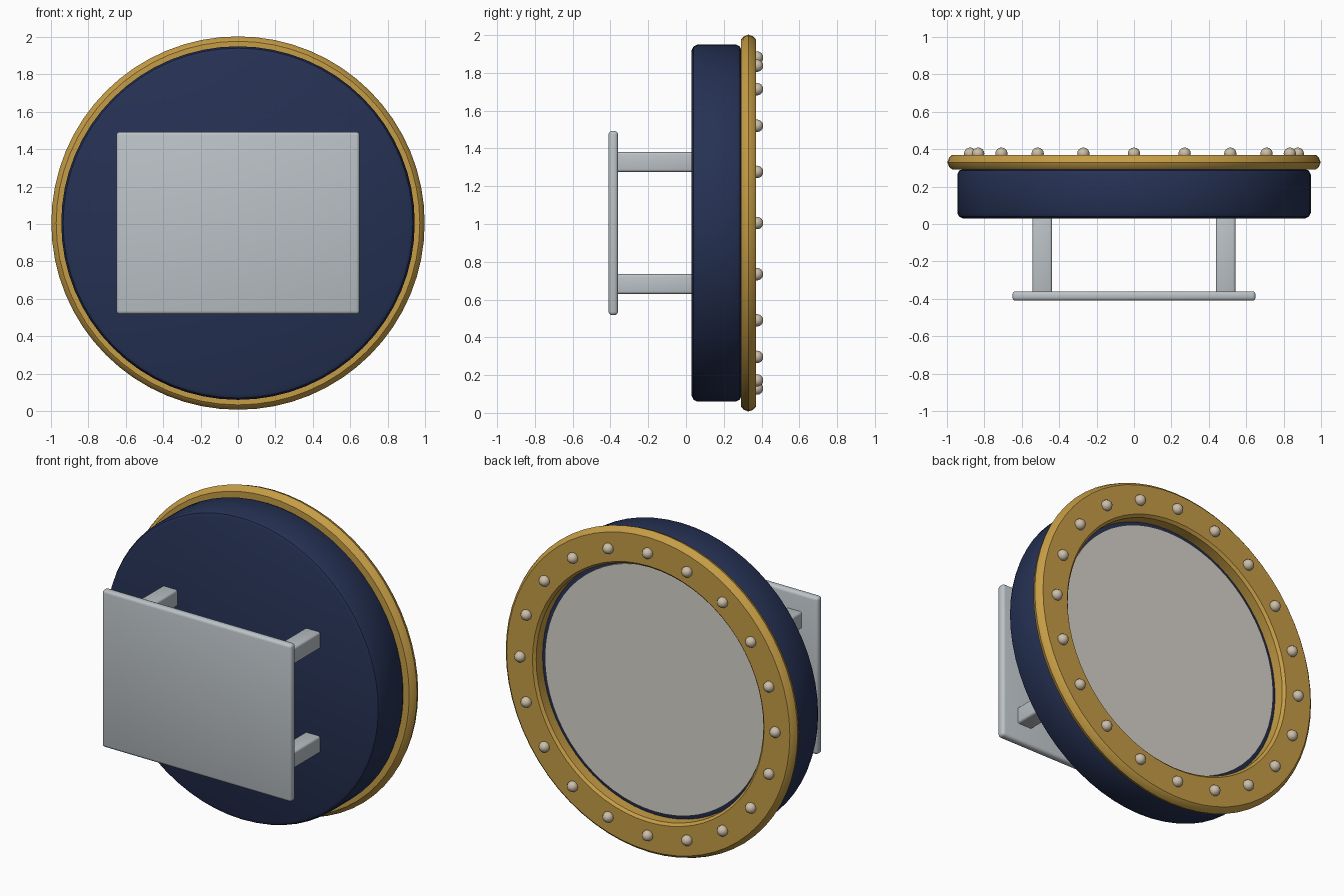
import bpy, bmesh, math
from mathutils import Matrix, Vector

if "Cube" in bpy.data.objects:
    bpy.data.objects.remove(bpy.data.objects["Cube"])

CZ = 1.005  # height of the disc axis


def mat(name, r, g, b):
    m = bpy.data.materials.new(name)
    m.diffuse_color = (r, g, b, 1)
    m.use_nodes = True
    m.node_tree.nodes["Principled BSDF"].inputs["Base Color"].default_value = m.diffuse_color
    return m


NAVY = mat("navy", 0.019, 0.031, 0.088)
GOLD = mat("gold", 0.56, 0.335, 0.06)
STEEL = mat("light steel", 0.50, 0.54, 0.57)
PALE = mat("pale grey", 0.68, 0.65, 0.60)
BOLT = mat("warm silver", 0.60, 0.51, 0.39)


def finish(bm, name, material, angle=35):
    bmesh.ops.recalc_face_normals(bm, faces=bm.faces[:])
    me = bpy.data.meshes.new(name)
    bm.to_mesh(me)
    bm.free()
    me.materials.append(material)
    ob = bpy.data.objects.new(name, me)
    bpy.context.collection.objects.link(ob)
    bpy.ops.object.select_all(action='DESELECT')
    ob.select_set(True)
    bpy.context.view_layer.objects.active = ob
    bpy.ops.object.shade_smooth_by_angle(angle=math.radians(angle))
    return ob


def lathe(name, profile, material, closed=False, n=64):
    """Turn (radius, y) points about the disc axis; open profiles get end caps."""
    bm = bmesh.new()
    rings = []
    for r, y in profile:
        rings.append([bm.verts.new((r * math.sin(2 * math.pi * i / n), y,
                                    CZ + r * math.cos(2 * math.pi * i / n)))
                      for i in range(n)])
    pairs = list(zip(rings, rings[1:]))
    if closed:
        pairs.append((rings[-1], rings[0]))
    else:
        bm.faces.new(rings[0])
        bm.faces.new(rings[-1])
    for a, b in pairs:
        for i in range(n):
            j = (i + 1) % n
            bm.faces.new((a[i], a[j], b[j], b[i]))
    return finish(bm, name, material)


def box(name, centre, size, bevel, material):
    bm = bmesh.new()
    bmesh.ops.create_cube(bm, size=1, matrix=Matrix.Translation(Vector(centre))
                          @ Matrix.Diagonal((*size, 1)))
    bmesh.ops.bevel(bm, geom=bm.edges[:], offset=bevel, segments=3,
                    profile=0.5, affect='EDGES')
    return finish(bm, name, material)


# Drum body with softened rims
lathe("drum_body", [(0.915, 0.03), (0.935, 0.04), (0.945, 0.06),
                    (0.945, 0.265), (0.935, 0.285), (0.915, 0.293)], NAVY)

# Flat rim ring on the back of the drum
lathe("rim_ring", [(0.780, 0.291), (0.972, 0.291), (0.988, 0.305), (0.998, 0.33),
                   (0.988, 0.356), (0.972, 0.37), (0.795, 0.37), (0.780, 0.355)],
      GOLD, closed=True)

# Pale disc set inside the ring
lathe("face_disc", [(0.757, 0.28), (0.757, 0.303)], PALE)

# Domed bolts around the ring
for k in range(20):
    a = 2 * math.pi * k / 20
    bm = bmesh.new()
    pos = Vector((0.876 * math.sin(a), 0.376, CZ + 0.876 * math.cos(a)))
    bmesh.ops.create_uvsphere(bm, u_segments=12, v_segments=8, radius=0.033,
                              matrix=Matrix.Translation(pos)
                              @ Matrix.Rotation(math.pi / 2, 4, 'X'))
    finish(bm, f"bolt_{k + 1}", BOLT, 60)

# Mounting plate and its four stand-offs
box("mounting_plate", (0, -0.385, CZ), (1.30, 0.05, 0.975), 0.018, STEEL)
for sx in (-1, 1):
    for sz in (-1, 1):
        box(f"standoff_{'left' if sx < 0 else 'right'}_{'lower' if sz < 0 else 'upper'}",
            (sx * 0.49, -0.165, CZ + sz * 0.323), (0.105, 0.42, 0.105), 0.014, STEEL)
